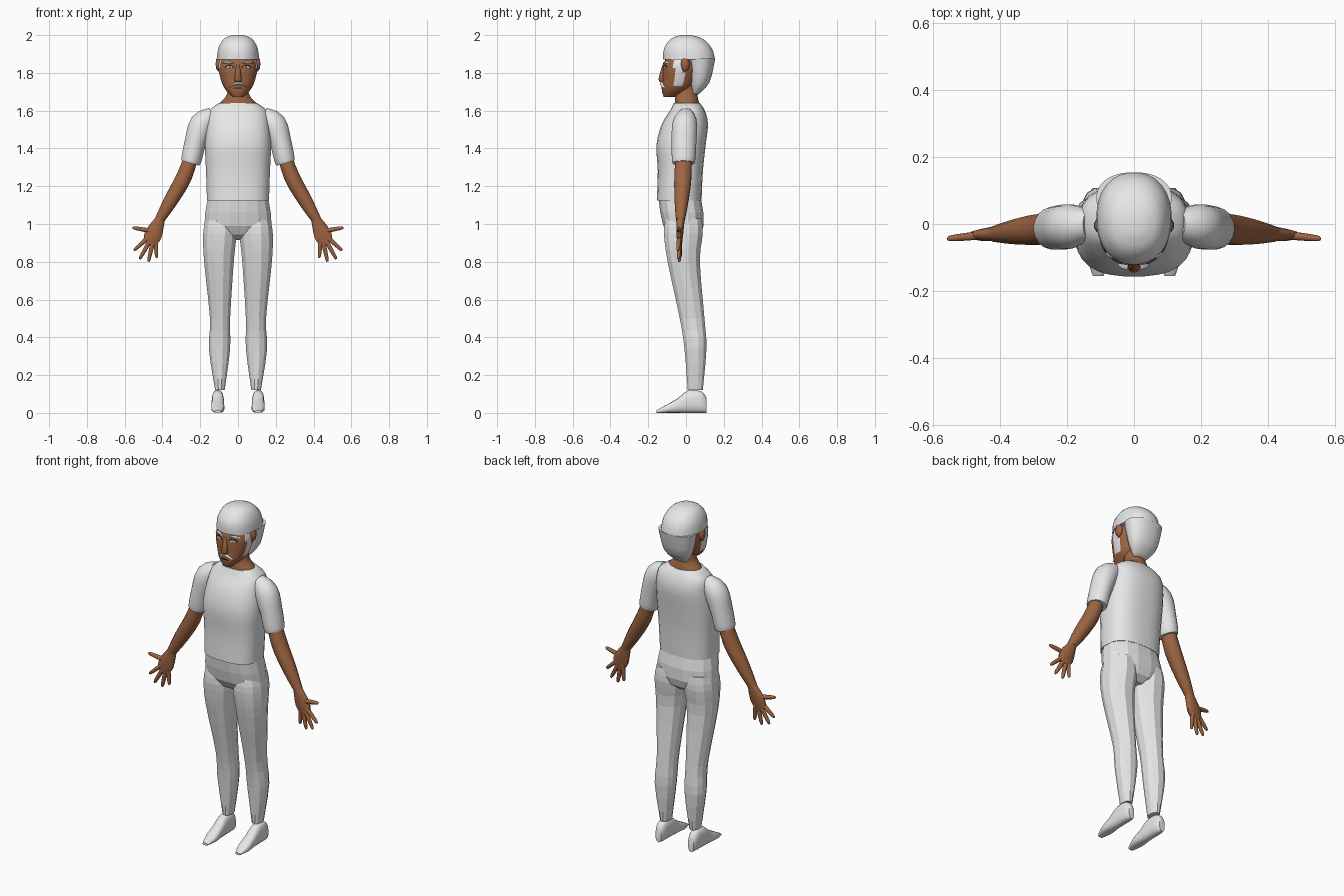
import bpy, bmesh, math
from mathutils import Vector
from mathutils.bvhtree import BVHTree

if "Cube" in bpy.data.objects:
    bpy.data.objects.remove(bpy.data.objects["Cube"])

ACROSS, BACKWARD, UP = Vector((1, 0, 0)), Vector((0, 1, 0)), Vector((0, 0, 1))


def material(name, red, green, blue):
    mat = bpy.data.materials.new(name)
    mat.use_nodes = True
    color = (red, green, blue, 1)
    mat.diffuse_color = color
    mat.node_tree.nodes["Principled BSDF"].inputs["Base Color"].default_value = color
    return mat


white = material("white", red=.8, green=.8, blue=.8)
skin = material("brown skin", red=.34, green=.13, blue=.055)
dark = material("dark brown", red=.04, green=.015, blue=.01)
iris = material("grey blue", red=.2, green=.32, blue=.4)


# Cross-sections: centre, half width and half depth in one vector
def ring(z, front, back, half, middle=0):
    return Vector((middle, (front + back) / 2, z, half, (back - front) / 2))


def limb(x, z, wide, deep):
    return Vector((x, (.12 - x) / 10, z, wide, deep))


def sole(y, top, half):
    return Vector((.107, y, top / 2, half, top / 2))


def refine(rings, steps):
    """Add cross-sections between the given ones along a smooth spline."""
    result = []
    last = len(rings) - 1
    for i in range(last):
        before, start, end, after = (rings[min(max(i + k, 0), last)] for k in (-1, 0, 1, 2))
        leave, arrive = (end - before) / 2, (after - start) / 2
        for k in range(steps):
            t = k / steps
            blend = t * t * (3 - 2 * t)
            result.append(start.lerp(end, blend) + leave * t * (1 - t) ** 2
                          - arrive * t * t * (1 - t))
    return result + [rings[last]]


def loft(name, rings, mat, depth=BACKWARD, along=None, sides=12, power=2.0,
         steps=3, smooth=True, mirror=False):
    """Skin rounded cross-sections; with no direction given, follow the path."""
    bm = bmesh.new()
    rings = refine(rings, steps)
    centres = [Vector(r[:3]) for r in rings]
    loops = []
    for i, r in enumerate(rings):
        ahead = centres[min(i + 1, len(rings) - 1)]
        behind = centres[max(i - 1, 0)]
        width = depth.cross(along or (ahead - behind).normalized()).normalized()
        loop = []
        for k in range(sides):
            angle = math.tau * (k + .5) / sides
            u, v = (math.copysign(abs(w) ** (2 / power), w)
                    for w in (math.cos(angle), math.sin(angle)))
            loop.append(bm.verts.new(centres[i] + width * u * r[3] + depth * v * r[4]))
        loops.append(loop)
    for lower, upper in zip(loops, loops[1:]):
        for k in range(sides):
            bm.faces.new((lower[k - 1], lower[k], upper[k], upper[k - 1]))
    bm.faces.new(loops[0])
    bm.faces.new(loops[-1])
    bmesh.ops.recalc_face_normals(bm, faces=bm.faces)
    mesh = bpy.data.meshes.new(name)
    bm.to_mesh(mesh)
    bm.free()
    mesh.materials.append(mat)
    if smooth:
        mesh.polygons.foreach_set("use_smooth", [True] * len(mesh.polygons))
        mesh.set_sharp_from_angle(angle=math.radians(50))
    obj = bpy.data.objects.new(name, mesh)
    bpy.context.collection.objects.link(obj)
    if mirror:
        obj.modifiers.new("both sides", "MIRROR")
    return obj


# Shirt body and neck
loft("shirt_body", [
    ring(z=1.125, front=-.155, back=.083, half=.165),
    ring(z=1.28, front=-.15, back=.09, half=.17),
    ring(z=1.42, front=-.157, back=.105, half=.176),
    ring(z=1.53, front=-.128, back=.117, half=.167),
    ring(z=1.6, front=-.085, back=.1, half=.153),
    ring(z=1.64, front=-.065, back=.074, half=.102),
], white, along=UP, sides=28, power=2.6)
loft("neck", [
    ring(z=1.6, front=-.06, back=.075, half=.115),
    ring(z=1.64, front=-.06, back=.07, half=.097),
    ring(z=1.69, front=-.056, back=.06, half=.058),
    ring(z=1.78, front=-.05, back=.055, half=.056),
], skin, along=UP, sides=20)

# Head, with sideburns coloured by position
head = loft("head", [
    ring(z=1.672, front=-.118, back=-.06, half=.028),
    ring(z=1.71, front=-.128, back=.02, half=.066),
    ring(z=1.76, front=-.123, back=.05, half=.09),
    ring(z=1.85, front=-.118, back=.07, half=.103),
    ring(z=1.95, front=-.07, back=.06, half=.06),
], skin, along=UP, sides=36, power=2.2, steps=4)
head.data.materials.append(white)
for face in head.data.polygons:
    spot = face.center
    if -.062 < spot.y < -.012 and spot.z > 1.735 and abs(spot.x) > .06:
        face.material_index = 1

# Hair: crown above the hairline, and the back behind the ears
loft("hair_crown", [
    ring(z=1.87, front=-.122, back=.155, half=.113),
    ring(z=1.93, front=-.117, back=.138, half=.105),
    ring(z=1.98, front=-.08, back=.09, half=.076),
    ring(z=2, front=-.03, back=.03, half=.03),
], white, along=UP, sides=28, power=2.2)
loft("hair_back", [
    ring(z=1.685, front=.03, back=.065, half=.04),
    ring(z=1.75, front=.02, back=.125, half=.086),
    ring(z=1.875, front=0, back=.155, half=.113),
], white, along=UP, sides=28, power=2.2)

# Nose and ears
loft("nose", [
    ring(z=1.845, front=-.124, back=-.1, half=.009),
    ring(z=1.765, front=-.146, back=-.11, half=.02),
    ring(z=1.75, front=-.13, back=-.11, half=.012),
], skin, along=UP, sides=10, steps=2)
loft("ears", [
    ring(z=1.847 + .04 * math.sin(tilt), front=-.004 - .024 * math.cos(tilt),
         back=-.004 + .024 * math.cos(tilt), half=.018 * math.cos(tilt), middle=.102)
    for tilt in (-1.4, -.7, 0, .7, 1.4)
], skin, along=UP, sides=10, steps=1, mirror=True)

# Face details laid on the head surface
bm = bmesh.new()
bm.from_mesh(head.data)
surface = BVHTree.FromBMesh(bm)
bm.free()


def face_arch(name, mat, z, reach, height, drop, thick, middle=0):
    rings = []
    for k in range(-4, 5):
        t = k / 4
        x, level = middle + reach * t, z - drop * t * t
        hit = surface.ray_cast(Vector((x, -1, level)), BACKWARD)[0]
        rings.append(Vector((x, hit.y, level, thick, height * (1 - .8 * t * t))))
    loft(name, rings, mat, depth=UP, along=ACROSS, sides=8, steps=1, mirror=middle > 0)


face_arch("eyelids", dark, z=1.836, reach=.026, height=.01, drop=.007, thick=.002, middle=.045)
face_arch("eyes", white, z=1.831, reach=.021, height=.007, drop=.003, thick=.0035, middle=.045)
face_arch("irises", iris, z=1.831, reach=.007, height=.006, drop=0, thick=.005, middle=.044)
face_arch("eyebrows", white, z=1.857, reach=.034, height=.006, drop=.008, thick=.007, middle=.05)
face_arch("moustache", white, z=1.745, reach=.048, height=.01, drop=.022, thick=.014)
face_arch("mouth", dark, z=1.72, reach=.026, height=.004, drop=.003, thick=.004)

# Trousers
loft("trouser_seat", [
    ring(z=.915, front=-.045, back=.045, half=.05),
    ring(z=.945, front=-.095, back=.08, half=.14),
    ring(z=.99, front=-.122, back=.094, half=.181),
    ring(z=1.06, front=-.138, back=.094, half=.176),
    ring(z=1.14, front=-.148, back=.08, half=.162),
], white, along=UP, sides=16, power=2.4, steps=1, smooth=False)
loft("trouser_legs", [
    ring(z=.12, front=.008, back=.09, half=.026, middle=.096),
    ring(z=.34, front=-.01, back=.11, half=.058, middle=.098),
    ring(z=.5, front=-.035, back=.1, half=.055, middle=.095),
    ring(z=.8, front=-.1, back=.076, half=.081, middle=.101),
    ring(z=.95, front=-.12, back=.092, half=.091, middle=.096),
    ring(z=1.03, front=-.11, back=.085, half=.076, middle=.096),
], white, along=UP, power=2.2, smooth=False, mirror=True)

# Shoes, from heel to toe
loft("shoes", [
    sole(y=.108, top=.08, half=.018),
    sole(y=.08, top=.115, half=.029),
    sole(y=.01, top=.118, half=.032),
    sole(y=-.04, top=.08, half=.033),
    sole(y=-.1, top=.045, half=.034),
    sole(y=-.156, top=.014, half=.016),
], white, depth=UP, along=-BACKWARD, sides=14, power=2.6, mirror=True)

# Sleeves, arms and palms
loft("sleeves", [
    limb(x=.13, z=1.575, wide=.045, deep=.045),
    limb(x=.19, z=1.53, wide=.066, deep=.066),
    limb(x=.226, z=1.43, wide=.058, deep=.066),
    limb(x=.246, z=1.345, wide=.055, deep=.063),
    limb(x=.252, z=1.322, wide=.05, deep=.058),
], white, sides=20, mirror=True)
loft("arms", [
    limb(x=.24, z=1.38, wide=.036, deep=.042),
    limb(x=.285, z=1.25, wide=.043, deep=.047),
    limb(x=.355, z=1.125, wide=.039, deep=.038),
    limb(x=.417, z=1.02, wide=.026, deep=.024),
], skin, mirror=True)
loft("palms", [
    limb(x=.41, z=1.03, wide=.025, deep=.023),
    limb(x=.448, z=.945, wide=.048, deep=.018),
    limb(x=.47, z=.895, wide=.034, deep=.011),
], skin, mirror=True)

# Fingers fan out from the middle of the palm
for name, degrees, length in (("thumbs", 10, .12), ("index_fingers", -42, .15),
                              ("middle_fingers", -61, .167), ("ring_fingers", -78, .163),
                              ("little_fingers", -94, .14)):
    turn = math.radians(degrees)
    loft(name, [
        limb(x=.44 + reach * math.cos(turn), z=.96 + reach * math.sin(turn), wide=thick, deep=thick)
        for reach, thick in ((0, .014), (length * .6, .012), (length * .93, .009), (length, .004))
    ], skin, sides=8, steps=2, mirror=True)
